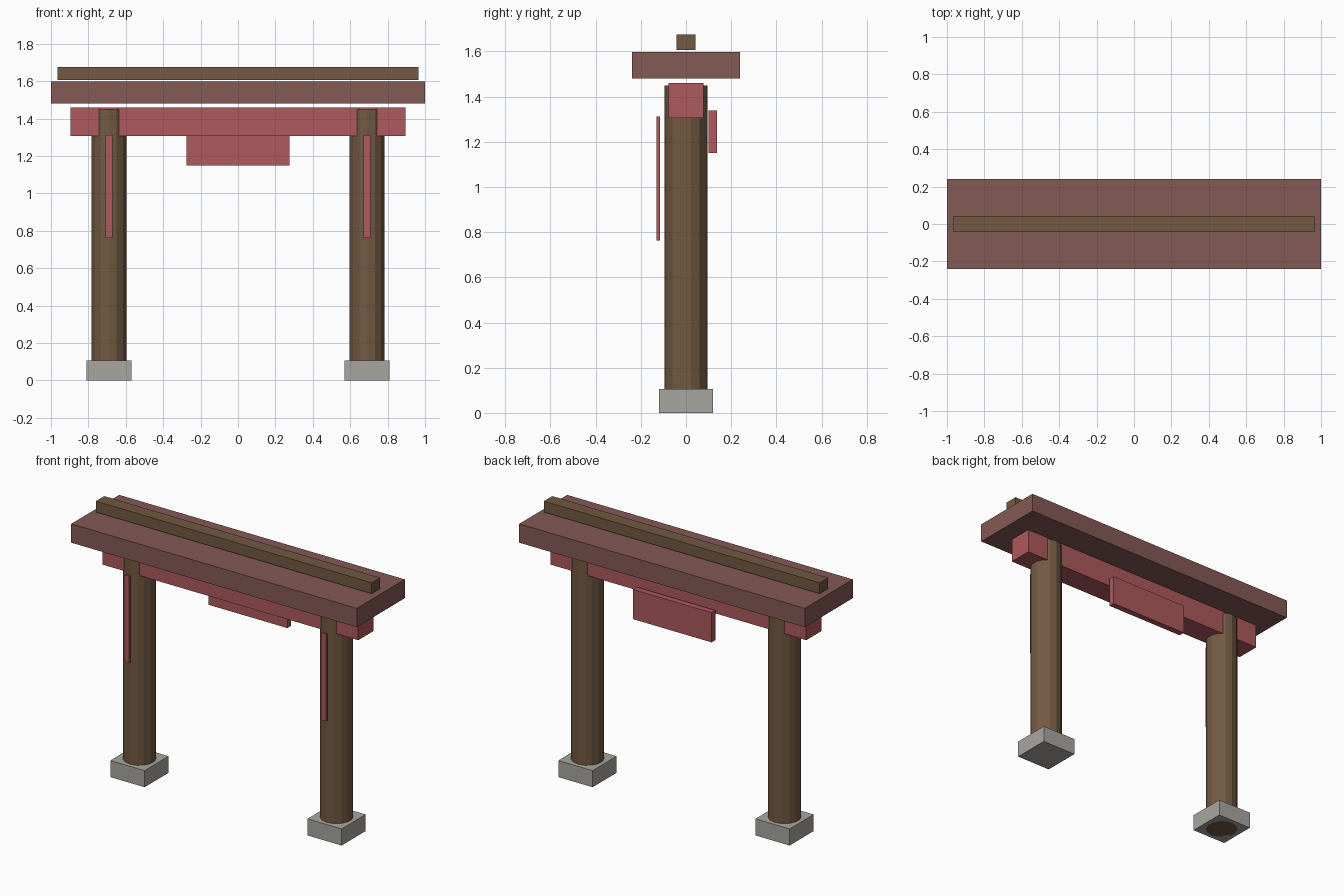
import bpy

if "Cube" in bpy.data.objects:
    bpy.data.objects.remove(bpy.data.objects["Cube"])


def material(name, rgb):
    m = bpy.data.materials.new(name)
    m.diffuse_color = (*rgb, 1)
    m.use_nodes = True
    m.node_tree.nodes["Principled BSDF"].inputs["Base Color"].default_value = m.diffuse_color
    return m


wood = material("brown_wood", (0.17, 0.10, 0.055))
red = material("red_paint", (0.42, 0.10, 0.11))
maroon = material("dark_red_roof", (0.23, 0.10, 0.09))
stone = material("grey_stone", (0.39, 0.38, 0.35))


def box(name, x, y, z, mat):
    """Box from (min, max) ranges on each axis."""
    bpy.ops.mesh.primitive_cube_add(size=1, location=[(a + b) / 2 for a, b in (x, y, z)])
    ob = bpy.context.object
    ob.name = name
    ob.scale = [b - a for a, b in (x, y, z)]
    bpy.ops.object.transform_apply(location=False, rotation=False, scale=True)
    ob.data.materials.append(mat)


# Posts with stone footings and hanging front strips
for side, cx in (("left", -0.69), ("right", 0.69)):
    box(side + "_footing", (cx - 0.12, cx + 0.12), (-0.12, 0.12), (0, 0.105), stone)
    bpy.ops.mesh.primitive_cylinder_add(vertices=14, radius=0.096, depth=1.45,
                                        location=(cx, 0, 0.725))
    post = bpy.context.object
    post.name = side + "_post"
    post.data.materials.append(wood)
    box(side + "_front_strip", (cx - 0.019, cx + 0.019), (-0.13, -0.115), (0.762, 1.312), red)

# Crossbeam and the plaque on the back
box("crossbeam", (-0.896, 0.896), (-0.077, 0.077), (1.306, 1.46), red)
box("back_plaque", (-0.276, 0.276), (0.099, 0.138), (1.15, 1.338), red)

# Roof slab and ridge
box("roof_slab", (-1, 1), (-0.24, 0.24), (1.479, 1.598), maroon)
box("roof_ridge", (-0.966, 0.966), (-0.042, 0.042), (1.606, 1.675), wood)
